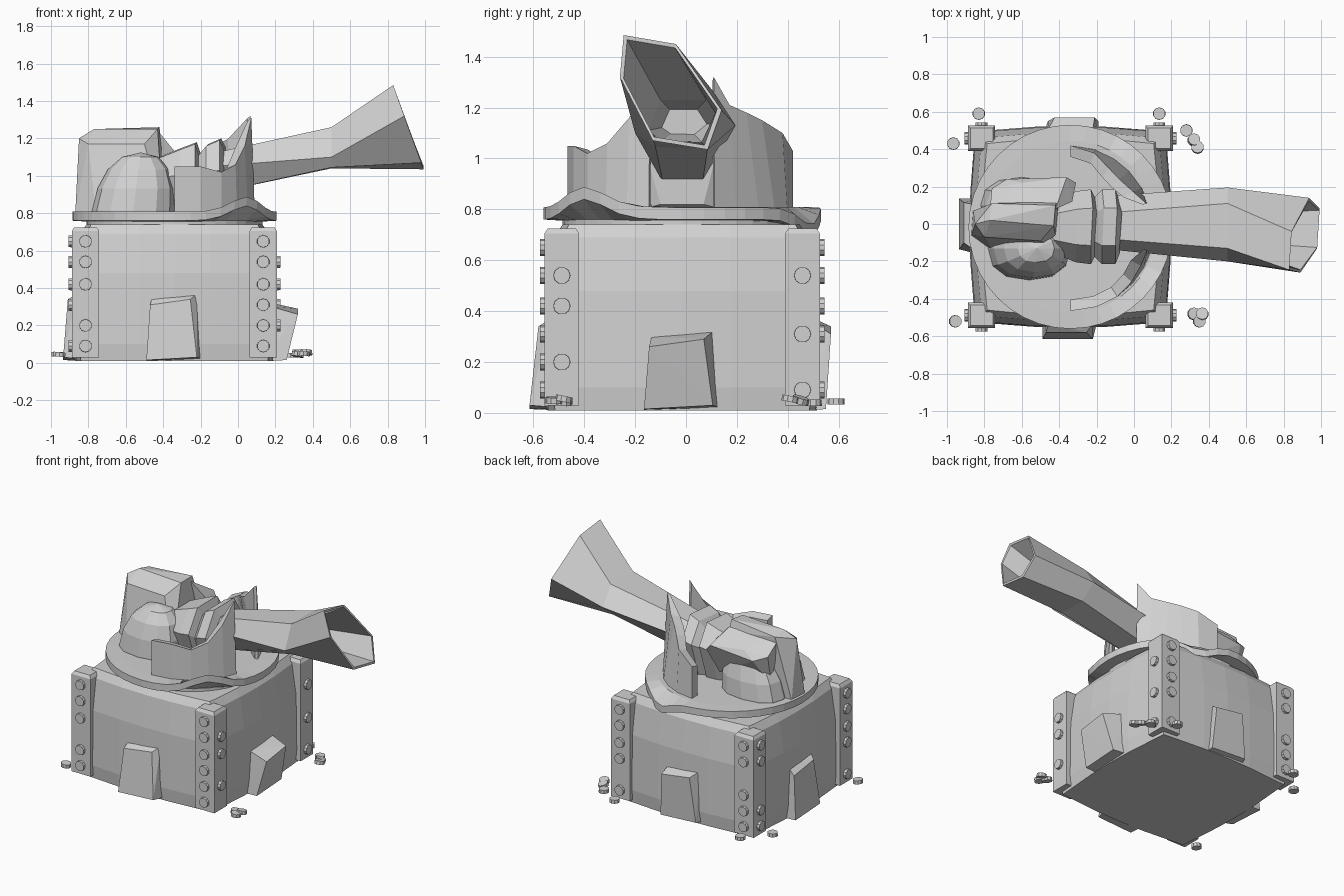
import bpy, bmesh, math
from mathutils import Vector, Matrix

if "Cube" in bpy.data.objects:
    bpy.data.objects.remove(bpy.data.objects["Cube"])

CX, CY = -0.34, -0.015      # axis of the base and turntable
grey = bpy.data.materials.new("plain grey")
grey.diffuse_color = (0.64, 0.64, 0.64, 1)
grey.use_nodes = True
grey.node_tree.nodes["Principled BSDF"].inputs["Base Color"].default_value = grey.diffuse_color


def finish(name, bm):
    bmesh.ops.recalc_face_normals(bm, faces=bm.faces)
    me = bpy.data.meshes.new(name)
    bm.to_mesh(me)
    bm.free()
    me.materials.append(grey)
    ob = bpy.data.objects.new(name, me)
    bpy.context.collection.objects.link(ob)
    return ob


def loft(name, rings):
    """Skin rings of equal length and cap the ends."""
    bm = bmesh.new()
    vs = [[bm.verts.new(p) for p in r] for r in rings]
    n = len(vs[0])
    for a, b in zip(vs, vs[1:]):
        for i in range(n):
            j = (i + 1) % n
            bm.faces.new((a[i], a[j], b[j], b[i]))
    bm.faces.new(vs[0])
    bm.faces.new(vs[-1])
    return finish(name, bm)


def hull(name, pts):
    bm = bmesh.new()
    for p in pts:
        bm.verts.new(p)
    bmesh.ops.convex_hull(bm, input=bm.verts)
    bmesh.ops.delete(bm, geom=[v for v in bm.verts if not v.link_faces], context='VERTS')
    bmesh.ops.dissolve_limit(bm, angle_limit=0.02, verts=bm.verts, edges=bm.edges)
    return finish(name, bm)


def box_pts(x0, x1, y0, y1, z0, z1):
    return [(x, y, z) for x in (x0, x1) for y in (y0, y1) for z in (z0, z1)]


def rivet(name, pos, normal):
    bm = bmesh.new()
    rot = Vector((0, 0, 1)).rotation_difference(Vector(normal)).to_matrix().to_4x4()
    bmesh.ops.create_cone(bm, cap_ends=True, segments=10, radius1=0.034, radius2=0.033,
                          depth=0.024, matrix=Matrix.Translation(pos) @ rot)
    finish(name, bm)


# Base body: walls bulge a little in the middle and taper to the top
def plan(c, s, z):
    quarter = [(c, -0.19), (c + s, 0), (c, 0.19), (c - 0.025, c - 0.025)]
    ring = []
    for k in range(4):
        a, b = [(1, 0), (0, 1), (-1, 0), (0, -1)][k]
        ring += [(CX + a * x - b * y, CY + b * x + a * y, z) for x, y in quarter]
    return ring


loft("base_body", [plan(0.525, 0.005, 0.01), plan(0.535, 0.005, 0.10), plan(0.53, 0.005, 0.48),
                   plan(0.50, 0.005, 0.69), plan(0.47, 0.0, 0.74)])

# Corner posts with a small chamfered top, and their rivets (some have fallen out)
heights = [0.09, 0.20, 0.31, 0.42, 0.54, 0.65]
missing = {(1, -1, 'y'): [2], (-1, -1, 'y'): [2], (1, -1, 'x'): [0, 2, 5], (1, 1, 'x'): [1, 3, 5],
           (1, 1, 'y'): [1], (-1, 1, 'y'): [3], (-1, 1, 'x'): [2, 3], (-1, -1, 'x'): [1]}
missing[1, -1, 'y'] = []
for sx in (-1, 1):
    for sy in (-1, 1):
        px, py = CX + sx * 0.475, CY + sy * 0.473
        hull("corner_post", box_pts(px - 0.073, px + 0.073, py - 0.068, py + 0.068, 0.03, 0.705)
             + box_pts(px - 0.06, px + 0.06, py - 0.055, py + 0.055, 0.7, 0.725))
        for i, z in enumerate(heights):
            if i not in missing[sx, sy, 'y']:
                rivet("post_rivet", (px, py + sy * 0.074, z), (0, sy, 0))
            if i not in missing[sx, sy, 'x']:
                rivet("post_rivet", (px + sx * 0.079, py, z), (sx, 0, 0))

# Loose rivets on the ground
for x, y, z, tx, ty in [(-0.966, 0.43, 0.045, 0, 0), (-0.83, 0.59, 0.045, 0, 0), (0.135, 0.59, 0.045, 0, 0),
                        (0.28, 0.5, 0.04, 0, 0), (0.32, 0.45, 0.05, .2, .3), (0.34, 0.41, 0.055, 0, .2),
                        (-0.955, -0.52, 0.045, .1, 0), (0.32, -0.48, 0.045, .2, .1),
                        (0.365, -0.48, 0.055, 0, .2), (0.35, -0.52, 0.05, .1, 0)]:
    rivet("loose_rivet", (x, y, z), (tx, ty, 1))

# Wedge pads, one in the middle of each side: (direction, foot reach, top reach, top height)
for (a, b), foot, top, h in [((0, -1), 0.60, 0.565, 0.34), ((1, 0), 0.60, 0.66, 0.29),
                             ((0, 1), 0.565, 0.585, 0.34), ((-1, 0), 0.595, 0.57, 0.34)]:
    local = [(0.48, -0.15, 0.01), (0.48, 0.15, 0.02), (foot, -0.15, 0.015), (foot, 0.12, 0.03),
             (0.52, -0.12, h + 0.01), (0.52, 0.12, h + 0.03),
             (top, -0.13, h - 0.03), (top, 0.085, h)]
    hull("side_pad", [(CX + a * x - b * y, CY + b * x + a * y, z) for x, y, z in local])


# Turntable: warped rim with one bump and one dip, on a short neck
def circle(r, z, warp):
    ring = []
    for i in range(40):
        d = i * 9
        dz = 0.08 * math.exp(-((d - 315) / 16) ** 2) - 0.07 * math.exp(-((d - 68) / 14) ** 2)
        t = math.radians(d)
        ring.append((CX + r * math.cos(t), CY + r * math.sin(t), z + warp * dz))
    return ring


loft("turntable", [circle(0.46, 0.755, 0), circle(0.545, 0.76, 1), circle(0.545, 0.808, 1), circle(0.46, 0.81, 0)])
loft("turntable_neck", [circle(0.47, 0.70, 0), circle(0.47, 0.76, 0)])


# Curved shields on both sides, ending in a tall spike beside the barrel
def shield(name, side, radius, tops):
    rings = []
    for deg, z, lean in tops:
        t = math.radians(deg * side)
        thick = 0.06 if deg > 20 else 0.02
        c, s = math.cos(t), math.sin(t)
        rings.append([(CX + r * c, CY + r * s, h) for r, h in
                      [(radius, 0.79), (radius - lean, z), (radius - lean - thick, z - 0.015),
                       (radius - thick, 0.79)]])
    loft(name, rings)


shield("back_shield", 1, 0.435, [(90, 1.03, 0), (72, 1.10, .02), (57, 1.15, .06), (44, 1.18, .07),
                                 (29, 1.21, .05), (17, 1.32, .01)])
shield("front_shield", -1, 0.45, [(90, 1.05, 0), (72, 1.05, 0), (56, 1.02, 0), (42, 1.06, .01),
                                  (29, 1.16, .02), (17, 1.31, .02)])

# Barrel: six-sided, flaring to a slanted, skewed muzzle, with a deep bore
mouth = [(-0.245, 1.485), (-0.04, 1.45), (0.14, 1.19), (0.085, 1.035), (-0.13, 1.07), (-0.26, 1.32)]
middle = [(-0.13, 1.26), (0.11, 1.26), (0.195, 1.13), (0.085, 1.04), (-0.12, 1.045), (-0.20, 1.10)]
breech = [(-0.08, 1.12), (0.06, 1.12), (0.15, 1.05), (0.065, 0.905), (-0.09, 0.905), (-0.135, 1.05)]


def section(pts, scale, x=None):
    my = sum(p[0] for p in pts) / 6
    mz = sum(p[1] for p in pts) / 6
    return [(x if x is not None else 0.83 + (1.485 - z) * 0.36,
             my + (y - my) * scale, mz + (z - mz) * scale) for y, z in pts]


loft("barrel", [section(breech, 1, -0.14), section(middle, 1, 0.5), section(mouth, 1),
                section(mouth, 0.92), section(middle, 0.75, 0.52), section(middle, 0.45, 0.3)])

# Breech block: two swollen bands in front of the housing
rings = []
for x, hw, top, low in [(-0.5, 0.10, 1.05, 0.86), (-0.41, 0.15, 1.10, 0.82), (-0.31, 0.19, 1.14, 0.81),
                        (-0.23, 0.20, 1.17, 0.81), (-0.21, 0.16, 1.11, 0.81), (-0.17, 0.20, 1.16, 0.81),
                        (-0.10, 0.20, 1.19, 0.81), (-0.075, 0.14, 1.14, 0.82)]:
    mid = (top + low) / 2 + 0.03
    y0 = -0.015
    rings.append([(x, y0 - hw * 0.5, top), (x + 0.01, y0 + hw * 0.5, top + 0.01), (x, y0 + hw, mid + 0.03),
                  (x, y0 + hw * 0.6, low), (x, y0 - hw * 0.6, low), (x, y0 - hw, mid)])
loft("breech_block", rings)

# Rear housing: tall central block, with a lower shoulder towards the back
hull("rear_housing", [(-0.87, -0.06, 0.80), (-0.86, 0.07, 0.80), (-0.40, 0.12, 0.80),
                      (-0.40, -0.15, 0.80), (-0.76, -0.14, 0.80), (-0.86, -0.03, 0.98),
                      (-0.85, 0.0, 1.20), (-0.77, 0.02, 1.25), (-0.76, 0.11, 1.23),
                      (-0.42, 0.10, 1.26), (-0.43, -0.01, 1.25), (-0.5, -0.09, 1.17),
                      (-0.8, -0.07, 1.17), (-0.41, 0.12, 1.18)])
hull("housing_shoulder", [(-0.77, 0.08, 1.21), (-0.76, 0.19, 1.12), (-0.68, 0.24, 1.09), (-0.6, 0.22, 1.14),
                          (-0.36, 0.25, 1.12), (-0.31, 0.22, 1.07), (-0.42, 0.08, 1.23), (-0.33, 0.12, 1.12),
                          (-0.74, 0.12, 0.9), (-0.36, 0.15, 0.9)])

# Faceted, squarish side domes on the housing
for name, cx, y, rx, ry, rz in [("front_dome", -0.56, -0.13, 0.22, 0.17, 0.31),
                                ("back_dome", -0.60, 0.10, 0.22, 0.15, 0.29)]:
    bm = bmesh.new()
    bmesh.ops.create_uvsphere(bm, u_segments=12, v_segments=8, radius=1)
    bmesh.ops.bisect_plane(bm, geom=bm.verts[:] + bm.edges[:] + bm.faces[:], plane_co=(0, 0, -0.03),
                           plane_no=(0, 0, -1), clear_outer=True)
    for v in bm.verts:
        sx, sy = [math.copysign(abs(c) ** 0.85, c) for c in v.co.xy]
        v.co = (cx + sx * rx + 0.04 * v.co.z, y + sy * ry, 0.815 + v.co.z * rz)
    finish(name, bm)
